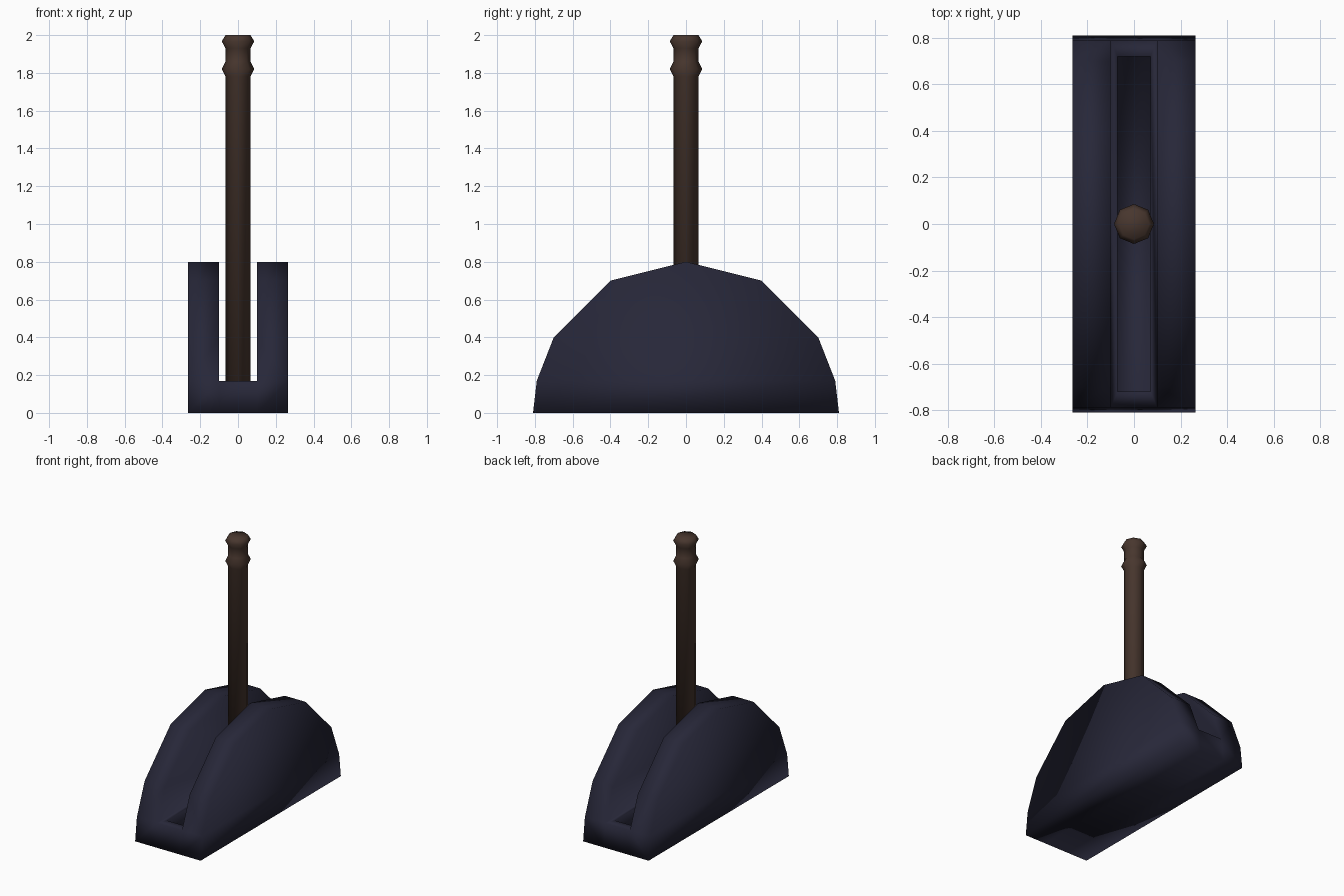
import bpy, bmesh, math

if "Cube" in bpy.data.objects:
    bpy.data.objects.remove(bpy.data.objects["Cube"])


def make_material(name, rgb):
    m = bpy.data.materials.new(name)
    m.diffuse_color = (*rgb, 1)
    m.use_nodes = True
    m.node_tree.nodes["Principled BSDF"].inputs["Base Color"].default_value = m.diffuse_color
    return m


def finish(name, bm, mat):
    bmesh.ops.remove_doubles(bm, verts=bm.verts, dist=0.0005)
    bmesh.ops.recalc_face_normals(bm, faces=bm.faces)
    for f in bm.faces:
        f.smooth = True
    me = bpy.data.meshes.new(name)
    bm.to_mesh(me)
    bm.free()
    me.materials.append(mat)
    ob = bpy.data.objects.new(name, me)
    bpy.context.collection.objects.link(ob)
    return ob


navy = make_material("dark navy metal", (0.02, 0.02, 0.04))
brown = make_material("dark brown wood", (0.064, 0.037, 0.027))

# Lever housing: two half-round cheeks joined by a low block with a slot
OUT, INN, FLOOR = 0.265, 0.10, 0.17
foot = 0.81
arch = [(-0.79, FLOOR), (-0.70, 0.40), (-0.40, 0.70), (0, 0.80),
        (0.40, 0.70), (0.70, 0.40), (0.79, FLOOR)]
bm = bmesh.new()


def face(*pts):
    bm.faces.new([bm.verts.new(p) for p in pts])


for s in (-1, 1):
    o, i = s * OUT, s * INN
    # cheek sides and rim
    face(*[(o, y, z) for y, z in arch])
    face(*[(i, y, z) for y, z in arch])
    for (y0, z0), (y1, z1) in zip(arch, arch[1:]):
        face((o, y0, z0), (o, y1, z1), (i, y1, z1), (i, y0, z0))
    # lower side strip
    face((o, -foot, 0), (o, foot, 0), (o, 0.79, FLOOR), (o, -0.79, FLOOR))

# lower ends and underside
cols = [-OUT, -INN, INN, OUT]
for a, b in zip(cols, cols[1:]):
    for e in (-1, 1):
        face((a, e * foot, 0), (b, e * foot, 0),
             (b, e * 0.79, FLOOR), (a, e * 0.79, FLOOR))
    face((a, -foot, 0), (b, -foot, 0), (b, foot, 0), (a, foot, 0))

# slot floor: rim, recess walls and recess bottom
corners = [(-1, -1), (1, -1), (1, 1), (-1, 1)]
rings = [[(x * w, y * l, z) for x, y in corners]
         for w, l, z in ((INN, 0.79, FLOOR), (0.07, 0.72, FLOOR), (0.07, 0.72, 0.10))]
for r0, r1 in zip(rings, rings[1:]):
    for k in range(4):
        n = (k + 1) % 4
        face(r0[k], r0[n], r1[n], r1[k])
face(*rings[-1])
finish("lever_housing", bm, navy)

# Lever: eight-sided turned rod with two ridges at the grip
profile = [(0.066, 0.10), (0.066, 1.78), (0.086, 1.82), (0.066, 1.86),
           (0.066, 1.93), (0.086, 1.967), (0.066, 2.0)]
SIDES = 8
bm = bmesh.new()
loops = [[bm.verts.new((r * math.cos(2 * math.pi * k / SIDES),
                        r * math.sin(2 * math.pi * k / SIDES), z))
          for k in range(SIDES)] for r, z in profile]
for a, b in zip(loops, loops[1:]):
    for k in range(SIDES):
        n = (k + 1) % SIDES
        bm.faces.new((a[k], a[n], b[n], b[k]))
bm.faces.new(loops[0])
bm.faces.new(loops[-1])
finish("lever_handle", bm, brown)
